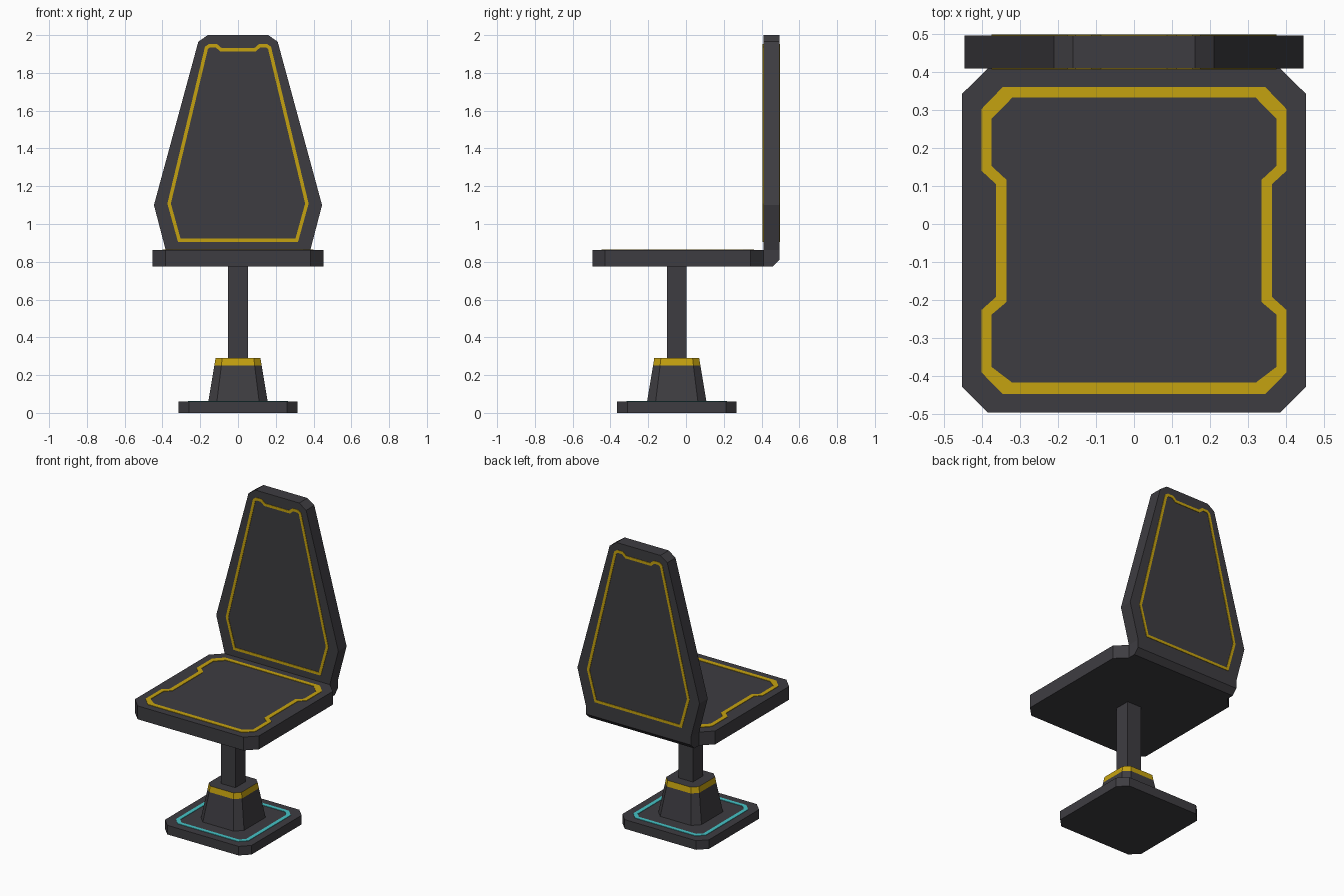
import bpy, bmesh
from mathutils import Vector

if "Cube" in bpy.data.objects:
    bpy.data.objects.remove(bpy.data.objects["Cube"])


def material(name, rgb):
    m = bpy.data.materials.new(name)
    m.diffuse_color = (*rgb, 1)
    m.use_nodes = True
    m.node_tree.nodes["Principled BSDF"].inputs["Base Color"].default_value = m.diffuse_color
    return m


DARK = material("charcoal", (0.048, 0.046, 0.053))
GOLD = material("gold trim", (0.56, 0.36, 0.005))
CYAN = material("cyan trim", (0.06, 0.55, 0.57))
CY = -0.049  # y centre of the pedestal


def finish(name, bm, *mats):
    bmesh.ops.recalc_face_normals(bm, faces=bm.faces)
    me = bpy.data.meshes.new(name)
    bm.to_mesh(me)
    bm.free()
    for m in mats:
        me.materials.append(m)
    ob = bpy.data.objects.new(name, me)
    bpy.context.collection.objects.link(ob)
    return ob


def mirrored(half):
    """Close a right-hand half outline by mirroring it in x."""
    return half + [(-x, v) for x, v in reversed(half)]


def octagon(h, c, cy=0.0):
    """Square of half size h with corners cut by c."""
    k = h - c
    return mirrored([(k, cy + h), (h, cy + k), (h, cy - k), (k, cy - h)])


def inset(pts, d):
    """Mitred inward offset of a clockwise outline."""
    out = []
    for i, p in enumerate(pts):
        p = Vector(p)
        a = (p - Vector(pts[i - 1])).normalized()
        b = (Vector(pts[(i + 1) % len(pts)]) - p).normalized()
        na, nb = Vector((a.y, -a.x)), Vector((b.y, -b.x))
        out.append(tuple(p + (na + nb) * d / (1 + na.dot(nb))))
    return out


def place(p, level, upright):
    return (p[0], level, p[1]) if upright else (p[0], p[1], level)


def loft(loops, upright=False):
    """Skin outlines given as (points, level), with caps at both ends."""
    bm = bmesh.new()
    rows = [[bm.verts.new(place(p, lv, upright)) for p in pts] for pts, lv in loops]
    n = len(rows[0])
    for lo, hi in zip(rows, rows[1:]):
        for i in range(n):
            j = (i + 1) % n
            bm.faces.new((lo[i], lo[j], hi[j], hi[i]))
    bm.faces.new(rows[0])
    bm.faces.new(rows[-1])
    return bm


def trim(name, outer, inner, l0, l1, mat, upright=False):
    """Thin closed band between two outlines."""
    bm = bmesh.new()
    loops = [(outer, l0), (outer, l1), (inner, l1), (inner, l0)]
    rows = [[bm.verts.new(place(p, lv, upright)) for p in pts] for pts, lv in loops]
    n = len(outer)
    for k in range(4):
        a, b = rows[k], rows[(k + 1) % 4]
        for i in range(n):
            j = (i + 1) % n
            bm.faces.new((a[i], a[j], b[j], b[i]))
    finish(name, bm, mat)


# Base plate with cyan trim
plate = octagon(0.316, 0.056, CY)
finish("base_plate", loft([(plate, 0), (plate, 0.06)]), DARK)
ring = octagon(0.265, 0.045, CY)
trim("base_trim", ring, inset(ring, 0.025), 0.058, 0.063, CYAN)

# Tapered collar, gold around the upper band
bm = loft([(octagon(0.157, 0.045, CY), 0.06), (octagon(0.125, 0.037, CY), 0.252),
           (octagon(0.119, 0.035, CY), 0.29)])
bm.normal_update()
for f in bm.faces:
    f.material_index = int(f.calc_center_median().z > 0.255 and abs(f.normal.z) < 0.8)
finish("pedestal_collar", bm, DARK, GOLD)

# Square post
s = 0.052
post = mirrored([(s, CY + s), (s, CY - s)])
finish("post", loft([(post, 0.28), (post, 0.78)]), DARK)

# Seat cushion
seat = mirrored([(0.383, 0.41), (0.452, 0.342), (0.452, -0.428), (0.385, -0.495)])
finish("seat", loft([(seat, 0.775), (seat, 0.863)]), DARK)
outer = mirrored([(0.345, 0.36), (0.401, 0.302), (0.401, 0.14), (0.363, 0.105),
                  (0.363, -0.192), (0.401, -0.226), (0.401, -0.39), (0.345, -0.447)])
inner = mirrored([(0.32, 0.332), (0.374, 0.277), (0.374, 0.152), (0.335, 0.116),
                  (0.335, -0.205), (0.374, -0.238), (0.374, -0.376), (0.32, -0.417)])
trim("seat_trim", outer, inner, 0.861, 0.866, GOLD)

# Backrest, with its lower rear edge cut off
back = mirrored([(0.16, 2.0), (0.21, 1.965), (0.445, 1.1), (0.383, 0.863), (0.383, 0.775)])
bm = loft([(back, 0.409), (back, 0.495)], upright=True)
edge = [e for e in bm.edges if all(v.co.z < 0.78 and v.co.y > 0.45 for v in e.verts)]
bmesh.ops.bevel(bm, geom=edge, offset=0.035, segments=1, affect='EDGES')
finish("backrest", bm, DARK)

# Gold trim on both sides of the backrest
outer = mirrored([(0.087, 1.932), (0.112, 1.953), (0.154, 1.953), (0.175, 1.938),
                  (0.374, 1.108), (0.318, 0.906)])
inner = inset(outer, 0.018)
trim("backrest_front_trim", outer, inner, 0.406, 0.411, GOLD, True)
trim("backrest_rear_trim", outer, inner, 0.493, 0.498, GOLD, True)
